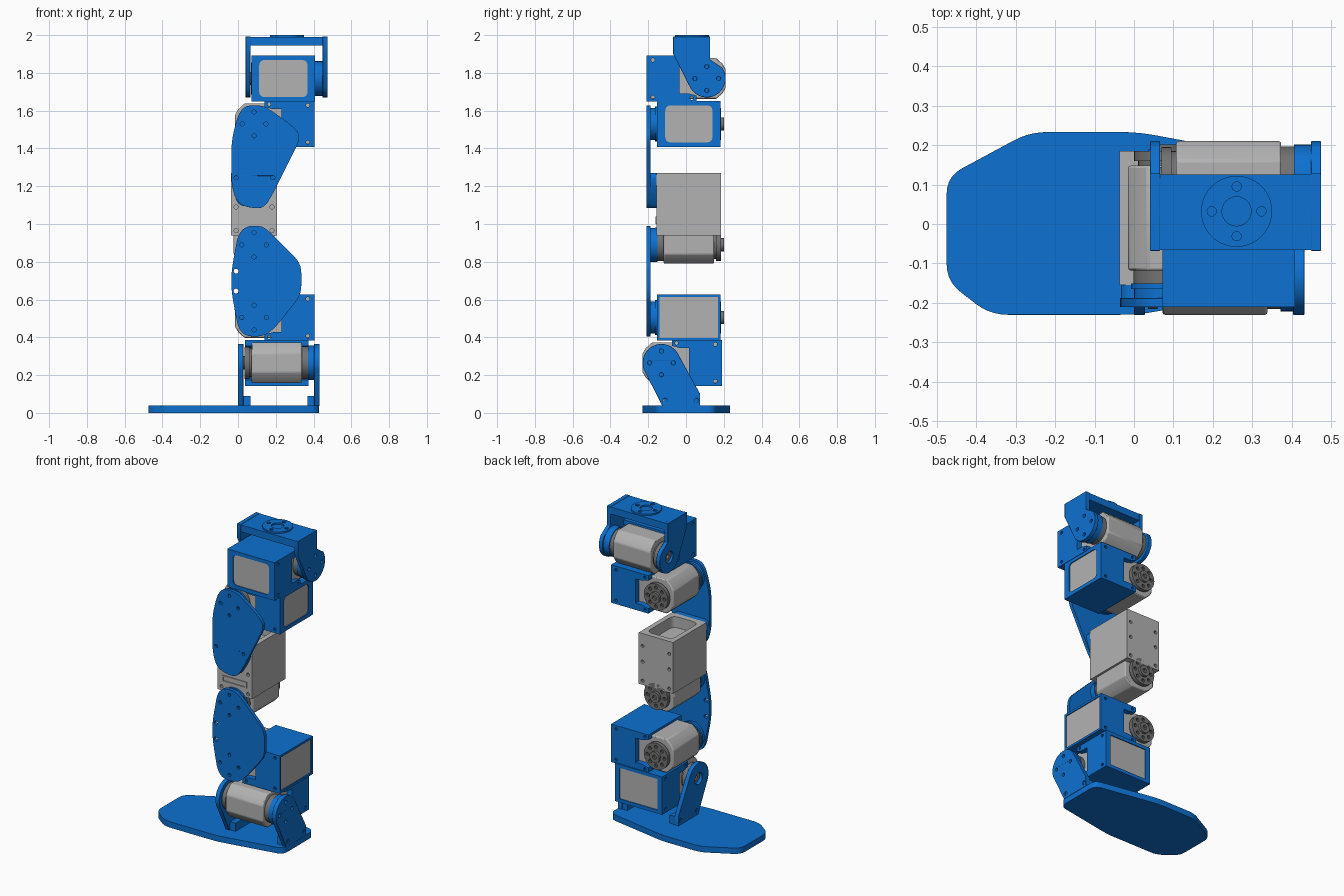
import bpy, bmesh, math
from mathutils import Matrix, Vector

if "Cube" in bpy.data.objects:
    bpy.data.objects.remove(bpy.data.objects["Cube"])


def material(name, rgb):
    m = bpy.data.materials.new(name)
    m.diffuse_color = (*rgb, 1)
    m.use_nodes = True
    m.node_tree.nodes["Principled BSDF"].inputs["Base Color"].default_value = m.diffuse_color
    return m


BLUE = material("blue plastic", (0.004, 0.165, 0.64))
GREY = material("light grey", (0.45, 0.45, 0.45))
DARK = material("dark grey", (0.17, 0.17, 0.17))


def frame(origin, x, y, z):
    """Matrix whose local axes point along the given world directions."""
    m = Matrix((x, y, z)).transposed().to_4x4()
    m.translation = Vector(origin)
    return m


X, Y, Z = (1, 0, 0), (0, 1, 0), (0, 0, 1)
MX, MY, MZ = (-1, 0, 0), (0, -1, 0), (0, 0, -1)
FLAT = Matrix()                        # profile in x,y, thickness along z
SIDE = frame((0, 0, 0), Y, Z, X)       # profile in y,z, thickness along x
FRONT = frame((0, 0, 0), X, Z, MY)     # profile in x,z, thickness along -y
END = frame((0, 0, 0), Y, Z, X)        # turns a motor frame to its closed end


def circle(cx, cy, r, n=32):
    return [(cx + r * math.cos(2 * math.pi * i / n), cy + r * math.sin(2 * math.pi * i / n)) for i in range(n)]


def ring(cx, cy, r, count, hole=0.011):
    return [circle(x, y, hole, 10) for x, y in circle(cx, cy, r, count)]


def rect(x0, x1, y0, y1, r=0.0):
    pts = [(x0, y0), (x1, y0), (x1, y1), (x0, y1)]
    return rounded(pts, r) if r else pts


def rounded(pts, r, n=5):
    """Round every corner of a polygon with a short quadratic curve."""
    out = []
    for i, p in enumerate(pts):
        p = Vector(p)
        a, b = Vector(pts[i - 1]) - p, Vector(pts[(i + 1) % len(pts)]) - p
        a, b = p + a.normalized() * min(r, a.length * .45), p + b.normalized() * min(r, b.length * .45)
        for k in range(n + 1):
            t = k / n
            out.append(tuple(a * (1 - t) ** 2 + p * 2 * t * (1 - t) + b * t * t))
    return out


def prism(name, loops, w0, w1, mat, m=FLAT, bevel=0):
    """Extrude an outline (first loop) with holes (other loops) from w0 to w1."""
    cu = bpy.data.curves.new(name, 'CURVE')
    cu.dimensions, cu.fill_mode = '2D', 'BOTH'
    cu.extrude = abs(w1 - w0) / 2
    for loop in loops:
        s = cu.splines.new('POLY')
        s.points.add(len(loop) - 1)
        for p, c in zip(s.points, loop):
            p.co = (c[0], c[1], 0, 1)
        s.use_cyclic_u = True
    tmp = bpy.data.objects.new(name + "_curve", cu)
    bpy.context.collection.objects.link(tmp)
    bpy.context.view_layer.update()
    me = bpy.data.meshes.new_from_object(tmp.evaluated_get(bpy.context.evaluated_depsgraph_get()))
    bpy.data.objects.remove(tmp)
    me.transform(m @ Matrix.Translation((0, 0, (w0 + w1) / 2)))
    bm = bmesh.new()
    bm.from_mesh(me)
    bmesh.ops.remove_doubles(bm, verts=bm.verts, dist=1e-5)
    bmesh.ops.recalc_face_normals(bm, faces=bm.faces)
    bm.to_mesh(me)
    bm.free()
    me.name = name
    me.materials.clear()
    me.materials.append(mat)
    ob = bpy.data.objects.new(name, me)
    bpy.context.collection.objects.link(ob)
    if bevel:
        b = ob.modifiers.new("bevel", 'BEVEL')
        b.width, b.segments, b.limit_method = bevel, 2, 'ANGLE'
    return ob


def motor(name, m, disc):
    """Servo body with a horn on each side; local axes: length, height, shaft."""
    half = [(0.30, 0.108), (-0.05, 0.108), (-0.083, 0.078), (-0.1, 0.05)]
    body = half + [(l, -h) for l, h in reversed(half)]
    prism(name + "_motor", [body], -0.133, 0.133, GREY, m, 0.006)
    prism(name + "_front_horn", [circle(0, 0, 0.086)], 0.13, 0.166, DARK, m)
    prism(name + "_rear_horn_base", [circle(0, 0, 0.075)], -0.145, -0.13, DARK, m)
    prism(name + "_rear_horn", [circle(0, 0, 0.085)] + ring(0, 0, 0.06, 8), -0.17, -0.145, DARK, m)
    prism(name + "_rear_hub", [circle(0, 0, 0.035), circle(0, 0, 0.014, 12)], -0.186, -0.17, DARK, m)
    prism(name + "_horn_disc", [circle(0, 0, 0.092)], 0.166, disc, BLUE, m)


def bracket(name, m, win_w, win_h, r):
    """Blue motor cradle: notched sides, closed end with a grey window."""
    c = [(0.055, -0.122), (0.305, -0.122), (0.305, 0.122), (0.055, 0.122),
         (0.055, 0.09), (0.1, 0.078), (0.145, 0.078), (0.145, -0.078), (0.1, -0.078), (0.055, -0.09)]
    holes = [circle(l, s * 0.098, 0.01, 10) for l, s in ((0.285, 1), (0.285, -1))]
    holes += [circle(0.08, s * 0.104, 0.009, 10) for s in (1, -1)]
    prism(name + "_cradle", [c] + holes, -0.168, 0.168, BLUE, m)
    prism(name + "_end_frame", [rect(-0.122, 0.122, -0.168, 0.168), rect(-win_h, win_h, -win_w, win_w, r)],
          0.305, 0.32, BLUE, m @ END)
    prism(name + "_window", [rect(-win_h, win_h, -win_w, win_w, r)], 0.3, 0.314, GREY, m @ END)


# Motors along the leg
ankle = frame((0.205, -0.13, 0.265), Y, Z, X)
shin = frame((0.085, 0.015, 0.505), X, Z, MY)
knee = frame((0.085, 0.015, 0.89), Z, MX, MY)
thigh = frame((0.085, 0.015, 1.53), X, Z, MY)
hip = frame((0.24, 0.11, 1.77), MY, MZ, X)
for name, m, disc in (("ankle", ankle, 0.2), ("shin", shin, 0.18), ("knee", knee, 0.18),
                      ("thigh", thigh, 0.18), ("hip", hip, 0.21)):
    motor(name, m, disc)
    if name != "knee":
        prism(name + "_disc_rim", [circle(0, 0, 0.085)], disc - 0.005, 0.205, BLUE, m)
prism("knee_disc_rim", [circle(0, 0, 0.085)], 0.175, 0.18, BLUE, knee)
prism("knee_disc_cap", [circle(0, 0, 0.092)], 0.18, 0.178, BLUE, knee)
prism("knee_disc_spacer", [circle(0, 0, 0.088)], 0.17, 0.176, BLUE, knee)
prism("knee_plate_spacer", [circle(0, 0, 0.09)], 0.176, 0.206, BLUE, knee)

# Blue cradles
bracket("ankle", ankle, 0.135, 0.1, 0)
bracket("shin", shin, 0.154, 0.108, 0)
bracket("thigh", thigh, 0.125, 0.098, 0.03)
bracket("hip", hip, 0.128, 0.098, 0.03)

# Grey knee housing with an open pocket on top
corners = [circle(l, s * 0.095, 0.011, 10) for l in (0.075, 0.2, 0.3) for s in (1, -1)]
prism("knee_housing", [rect(0.05, 0.31, -0.122, 0.122)] + corners, -0.17, 0.17, GREY, knee)
prism("knee_pocket_rim", [rect(-0.122, 0.122, -0.17, 0.17), rect(-0.09, 0.09, -0.135, 0.135, 0.04)],
      0.31, 0.38, GREY, knee @ END)
prism("knee_slot_frame", [rect(0.11, 0.15, -0.088, 0.088), rect(0.117, 0.143, -0.078, 0.078)],
      0.17, 0.176, GREY, knee)

# Side plates at the front of shin and thigh
shin_out = [(0.0, 0.45), (0.04, 0.405), (0.14, 0.405), (0.2, 0.455), (0.335, 0.625), (0.335, 0.79),
            (0.16, 0.965), (0.125, 0.99), (0.045, 0.99), (0.0, 0.945), (-0.035, 0.75), (-0.035, 0.645)]
shin_holes = ring(0.085, 0.89, 0.065, 4) + ring(0.085, 0.505, 0.065, 4)
shin_holes += [circle(-0.01, z, 0.013, 12) for z in (0.645, 0.75)]
prism("shin_plate", [rounded(shin_out, 0.05)] + shin_holes, 0.188, 0.21, BLUE, FRONT, 0.004)

thigh_out = [(-0.035, 1.2), (0.0, 1.1), (0.13, 1.075), (0.18, 1.15), (0.335, 1.46), (0.29, 1.52),
             (0.17, 1.605), (0.13, 1.628), (0.04, 1.628), (0.0, 1.58), (-0.035, 1.44)]
thigh_holes = ring(0.085, 1.53, 0.063, 4) + [circle(x, 1.245, 0.011, 10) for x in (-0.01, 0.185)]
prism("thigh_plate", [rounded(thigh_out, 0.06)] + thigh_holes, 0.188, 0.21, BLUE, FRONT, 0.004)
prism("thigh_plate_pad", [rounded([(-0.033, 1.27), (-0.033, 1.2), (0.0, 1.1), (0.13, 1.08), (0.18, 1.16),
                                   (0.205, 1.22), (0.205, 1.27)], 0.03)], 0.153, 0.19, BLUE, FRONT)

# Foot with its two ankle arms
foot_out = [(-0.475, 0.12), (-0.265, 0.233), (0.01, 0.233), (0.43, 0.155),
            (0.43, -0.155), (0.01, -0.23), (-0.365, -0.23), (-0.475, -0.145)]
prism("foot_sole", [rounded(foot_out, 0.045)], 0, 0.038, BLUE, FLAT, 0.006)


def arm_pair(name, cy, cz, outline, bolts, x_pairs):
    for label, (x0, x1) in zip(("left", "right"), x_pairs):
        holes = [circle(cy, cz, 0.037, 24)] if label == "left" else ring(cy, cz, 0.063, 4)
        prism(f"{name}_{label}_arm", [outline] + holes + bolts, x0, x1, BLUE, SIDE, 0.003)


def arc(cx, cy, r, a0, a1, n=16):
    return [(cx + r * math.cos(math.radians(a0 + (a1 - a0) * i / n)),
             cy + r * math.sin(math.radians(a0 + (a1 - a0) * i / n))) for i in range(n + 1)]


arm_pair("ankle", -0.13, 0.265, arc(-0.13, 0.265, 0.1, 28, 202) + [(-0.125, 0.036), (0.075, 0.036), (0.075, 0.1)],
         [circle(y, 0.066, 0.012, 10) for y in (-0.11, 0.055)], ((0.0, 0.028), (0.403, 0.432)))
for label, x0, x1 in (("left", 0.005, 0.066), ("right", 0.367, 0.425)):
    prism(f"foot_{label}_block", [rect(x0, x1, -0.12, 0.072)], 0.036, 0.09, BLUE)

# Hip yoke: two arms, a bridge and the mounting ring on top
arm_pair("hip", 0.11, 1.77, arc(0.11, 1.77, 0.1, -152, 35) + [(0.128, 1.87), (0.128, 1.992), (-0.068, 1.992),
                                                            (-0.068, 1.9)], [], ((0.04, 0.066), (0.448, 0.474)))
prism("hip_bridge", [rect(0.05, 0.464, -0.066, 0.126)], 1.945, 1.99, BLUE)
prism("hip_mount_ring", [circle(0.26, 0.032, 0.09, 40), circle(0.26, 0.032, 0.037, 24)]
      + ring(0.26, 0.032, 0.063, 4, 0.012), 1.988, 2.0, BLUE)

# Smooth the round parts, keep edges sharp
bpy.ops.object.select_all(action='SELECT')
bpy.context.view_layer.objects.active = bpy.data.objects["foot_sole"]
bpy.ops.object.shade_smooth_by_angle()
